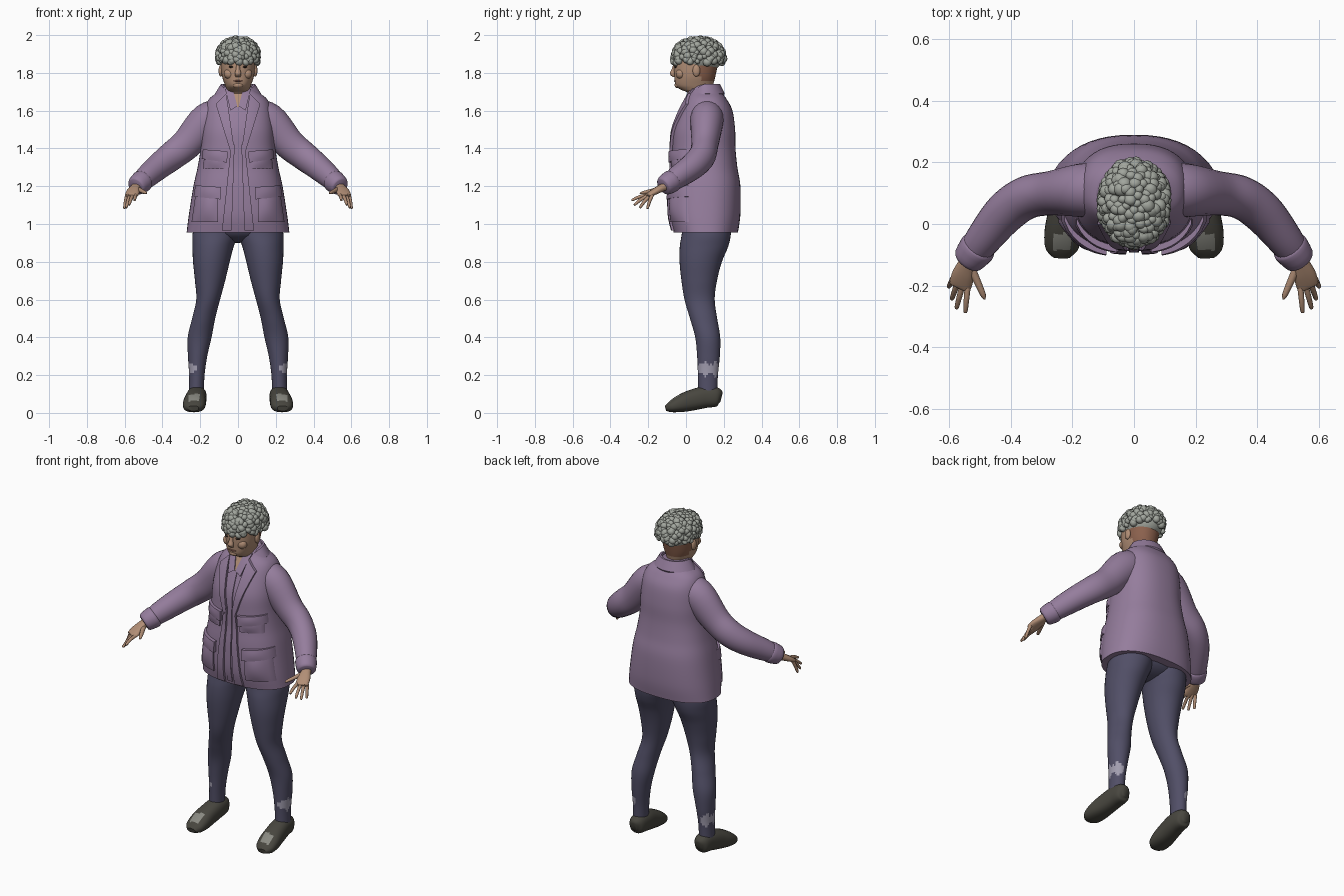
import bpy, bmesh, math, random
from mathutils import Vector, Matrix

cube = bpy.data.objects.get("Cube")
if cube:
    bpy.data.objects.remove(cube, do_unlink=True)
random.seed(4)


def material(name, r, g, b):
    m = bpy.data.materials.new(name)
    m.use_nodes = True
    m.diffuse_color = (r, g, b, 1)
    bsdf = m.node_tree.nodes["Principled BSDF"]
    bsdf.inputs["Base Color"].default_value = (r, g, b, 1)
    bsdf.inputs["Roughness"].default_value = 0.8
    return m


PURPLE = material("purple cloth", .30, .205, .335)
NAVY = material("dark blue cloth", .083, .078, .135)
SOCK = material("pale lavender", .36, .34, .43)
SHOE = material("dark grey leather", .065, .062, .05)
SCUFF = material("worn grey", .25, .25, .22)
SKIN = material("skin", .44, .27, .18)
NAPE = material("cropped nape", .26, .12, .075)
HAIR = material("grey hair", .36, .38, .34)
DARK = material("dark brown", .035, .02, .015)
LIP = material("lip", .27, .12, .09)


def finish(bm, name, mats, rule=None, angle=45):
    bmesh.ops.recalc_face_normals(bm, faces=bm.faces[:])
    if rule:
        for f in bm.faces:
            f.material_index = int(rule(f.calc_center_median(), f.normal))
    mesh = bpy.data.meshes.new(name)
    bm.to_mesh(mesh)
    bm.free()
    for m in mats:
        mesh.materials.append(m)
    ob = bpy.data.objects.new(name, mesh)
    bpy.context.scene.collection.objects.link(ob)
    bpy.ops.object.select_all(action='DESELECT')
    ob.select_set(True)
    bpy.context.view_layer.objects.active = ob
    bpy.ops.object.shade_smooth_by_angle(angle=math.radians(angle))
    return ob


def spline(keys, steps):
    """Smooth rows through the key rows."""
    out = []
    for i in range(len(keys) - 1):
        a, b, c, d = (keys[max(0, min(len(keys) - 1, i + k))] for k in (-1, 0, 1, 2))
        for s in range(steps):
            t = s / steps
            out.append([q + t * ((r - p) + t * ((2 * p - 5 * q + 4 * r - e) + t * (3 * q - p - 3 * r + e))) / 2
                        for p, q, r, e in zip(a, b, c, d)])
    return out + [list(keys[-1])]


def power(v, p):
    return math.copysign(abs(v) ** (2 / p), v)


def tube(name, keys, mats, side=1, flat=False, p=2, sides=24, steps=5, rule=None):
    """Loft of rounded rings: x, y, z, half width, half depth."""
    rows = spline(keys, steps)
    mid = [Vector((r[0] * side, r[1], r[2])) for r in rows]
    bm = bmesh.new()
    rings = []
    for i, r in enumerate(rows):
        u, v = Vector((1, 0, 0)), Vector((0, 1, 0))
        if not flat:
            t = (mid[min(i + 1, len(mid) - 1)] - mid[max(i - 1, 0)]).normalized()
            u = t.cross(Vector((0, 0, 1))).normalized()
            v = u.cross(t)
        angles = [math.tau * k / sides for k in range(sides)]
        rings.append([bm.verts.new(mid[i] + u * r[3] * power(math.cos(a), p) + v * r[4] * power(math.sin(a), p))
                      for a in angles])
    for a, b in zip(rings, rings[1:]):
        for k in range(sides):
            bm.faces.new((a[k], a[k - 1], b[k - 1], b[k]))
    bm.faces.new(rings[0])
    bm.faces.new(rings[-1])
    return finish(bm, name, mats, rule)


def ball(name, centre, size, mat, turn=0, detail=3):
    bm = bmesh.new()
    bmesh.ops.create_icosphere(bm, subdivisions=detail, radius=1)
    bm.transform(Matrix.Translation(centre) @ Matrix.Rotation(turn, 4, 'Y') @ Matrix.Diagonal((*size, 1)))
    return finish(bm, name, [mat])


# Jacket body
BODY_P = 2.4
body = [(0, .105, .955, .272, .170), (0, .101, 1.05, .260, .187), (0, .101, 1.2, .236, .187),
        (0, .098, 1.3, .214, .174), (0, .094, 1.4, .198, .168), (0, .097, 1.5, .192, .163),
        (0, .108, 1.6, .178, .138), (0, .108, 1.66, .155, .108), (0, .104, 1.70, .105, .083),
        (0, .098, 1.735, .068, .066)]
tube("jacket_body", body, [PURPLE], flat=True, p=BODY_P, sides=48)
body_rows = spline(body, 8)


def front(x, z):
    """Depth of the jacket front at a point."""
    z = max(body_rows[0][2], min(z, body_rows[-1][2]))
    for a, b in zip(body_rows, body_rows[1:]):
        if z <= b[2]:
            t = (z - a[2]) / (b[2] - a[2])
            cy, w, d = (a[i] + t * (b[i] - a[i]) for i in (1, 3, 4))
            return cy - d * (1 - min(abs(x / w), .97) ** BODY_P) ** (1 / BODY_P)
    return 0


def panel(name, corners, mat, lift, side=1, n=10, bulge=0):
    """Four-cornered cloth piece (x, z) laid on the jacket front."""
    bm = bmesh.new()
    c = [Vector(q) for q in corners]
    grid = []
    for i in range(n + 1):
        row = []
        for j in range(n + 1):
            s, t = i / n, j / n
            q = (c[0].lerp(c[1], s)).lerp(c[3].lerp(c[2], s), t)
            out = lift + bulge * math.sin(math.pi * s) * math.sin(math.pi * t)
            row.append((bm.verts.new((q.x * side, front(q.x, q.y) - out, q.y)),
                        bm.verts.new((q.x * side, front(q.x, q.y) + .006, q.y))))
        grid.append(row)
    for i in range(n):
        for j in range(n):
            quad = (grid[i][j], grid[i + 1][j], grid[i + 1][j + 1], grid[i][j + 1])
            for k in (0, 1):
                bm.faces.new([v[k] for v in quad])
    border = ([grid[i][0] for i in range(n)] + [grid[n][j] for j in range(n)]
              + [grid[i][n] for i in range(n, 0, -1)] + [grid[0][j] for j in range(n, 0, -1)])
    for k in range(len(border)):
        a, b = border[k - 1], border[k]
        bm.faces.new((a[0], b[0], b[1], a[1]))
    return finish(bm, name, [mat])


# Open throat and shirt placket
panel("throat", [(-.045, 1.73), (.045, 1.73), (.006, 1.62), (-.006, 1.62)], SKIN, .004)
panel("shirt_placket", [(-.012, 1.62), (.012, 1.62), (.016, .975), (-.016, .975)], PURPLE, .005, n=24)

# Jacket collar wrapped round the neck
bm = bmesh.new()
rows = []
for k in range(33):
    a = math.radians(38 + 284 * k / 32)
    f = max(0, math.cos(a)) ** 1.3
    rows.append([bm.verts.new((r * math.sin(a), .1 - d * math.cos(a), z - drop * f))
                 for r, d, z, drop in ((.07, .065, 1.70, .06), (.078, .07, 1.742, .05),
                                       (.09, .08, 1.742, .05), (.122, .105, 1.69, .05), (.10, .09, 1.66, .04))])
for a, b in zip(rows, rows[1:]):
    for k in range(5):
        bm.faces.new((a[k - 1], a[k], b[k], b[k - 1]))
for end in (rows[0], rows[-1]):
    bm.faces.new(end)
finish(bm, "jacket_collar", [PURPLE])

sleeve = [(.07, .11, 1.575, .085, .085), (.16, .11, 1.545, .088, .097), (.27, .10, 1.425, .072, .083),
          (.35, .085, 1.36, .070, .077), (.42, .035, 1.305, .068, .070), (.49, -.05, 1.245, .058, .060),
          (.532, -.108, 1.205, .048, .046)]
cuff = [(.500, -.068, 1.233, .052, .052), (.508, -.078, 1.226, .060, .060), (.535, -.112, 1.204, .053, .053),
        (.542, -.121, 1.198, .044, .042)]
palm = [(.525, -.09, 1.21, .026, .022), (.542, -.125, 1.193, .027, .020), (.555, -.165, 1.172, .036, .017),
        (.564, -.200, 1.152, .036, .012), (.567, -.208, 1.148, .028, .007)]
tips = [(.548, -.288, 1.125), (.577, -.275, 1.100), (.592, -.245, 1.085), (.602, -.205, 1.080)]
leg = [(.112, .115, 1.04, .105, .125), (.120, .108, .95, .120, .130), (.132, .095, .88, .109, .128),
       (.141, .078, .8, .097, .112), (.148, .070, .7, .080, .094), (.158, .072, .6, .063, .080),
       (.182, .093, .5, .061, .072), (.203, .115, .4, .063, .066), (.214, .119, .3, .051, .060),
       (.218, .116, .2, .041, .053), (.221, .115, .1, .040, .050)]
shoe = [(.215, .187, .080, .016, .025), (.216, .165, .084, .043, .050), (.218, .10, .083, .052, .057),
        (.225, .03, .067, .056, .055), (.231, -.03, .049, .060, .046), (.235, -.08, .032, .053, .030),
        (.236, -.108, .024, .028, .014)]

for s, word in ((1, "left"), (-1, "right")):
    # Sleeve and hand
    tube(word + "_sleeve", sleeve, [PURPLE], s)
    tube(word + "_cuff", cuff, [PURPLE], s, steps=3)
    tube(word + "_palm", palm, [SKIN], s, p=2.4, sides=16)
    for k, tip in enumerate(tips):
        base = Vector((.540 + .016 * k, -.200 + .007 * k, 1.153))
        mid = base.lerp(Vector(tip), .5) + Vector((0, 0, .006))
        end = Vector(tip).lerp(mid, .12)
        tube(f"{word}_finger_{k + 1}", [(*base, .010, .010), (*mid, .009, .009), (*end, .007, .007),
                                        (*tip, .002, .002)], [SKIN], s, sides=10, steps=3)
    tube(word + "_thumb", [(.53, -.14, 1.185, .014, .013), (.510, -.185, 1.175, .012, .011),
                           (.490, -.230, 1.165, .009, .008), (.485, -.245, 1.162, .002, .002)],
         [SKIN], s, sides=10, steps=3)

    # Leg with a frayed band near the ankle, and shoe with a worn toe
    def frayed(c, n, s=s):
        j = .012 * math.sin(110 * c.y) + .008 * math.sin(230 * c.y)
        return .205 + j < c.z < .262 - j * .8 and n.x * s > -.1
    tube(word + "_leg", leg, [NAVY, SOCK], s, flat=True, sides=36, steps=8, rule=frayed)
    tube(word + "_shoe", shoe, [SHOE, SCUFF], s, p=2.4, sides=28, steps=6,
         rule=lambda c, n: -.085 < c.y < -.03 and n.z > .7 and abs(abs(c.x) - .232) < .027)

    # Jacket front details
    panel(word + "_shirt_collar", [(.03, 1.725), (.068, 1.715), (.040, 1.60), (.004, 1.625)], PURPLE, .010, s)
    panel(word + "_lapel", [(.062, 1.69), (.118, 1.635), (.036, 1.37), (.020, 1.40)], PURPLE, .014, s)
    panel(word + "_front_edge", [(.018, 1.42), (.036, 1.42), (.085, .965), (.034, .965)], PURPLE, .012, s, 16)
    panel(word + "_chest_pocket", [(.068, 1.38), (.178, 1.38), (.185, 1.29), (.066, 1.29)], PURPLE, .008, s, bulge=.012)
    panel(word + "_chest_flap", [(.055, 1.385), (.186, 1.395), (.192, 1.345), (.058, 1.325)], PURPLE, .020, s, bulge=.004)
    panel(word + "_hip_pocket", [(.105, 1.18), (.222, 1.18), (.246, 1.01), (.105, 1.01)], PURPLE, .010, s, bulge=.014)
    panel(word + "_hip_flap", [(.09, 1.195), (.226, 1.205), (.235, 1.145), (.092, 1.13)], PURPLE, .022, s, bulge=.004)

    # Face details on each side
    ball(word + "_ear", (.091 * s, .055, 1.812), (.012, .020, .032), SKIN)
    ball(word + "_eye", (.034 * s, -.052, 1.832), (.015, .010, .006), DARK, detail=2)
    ball(word + "_brow", (.036 * s, -.054, 1.850), (.021, .009, .005), DARK, .15 * s, 2)
    ball(word + "_cheek", (.045 * s, -.028, 1.795), (.030, .026, .028), SKIN)

ball("pelvis", (0, .105, .985), (.225, .13, .085), NAVY)

# Head and neck, cropped hair shown on the nape
head = [(0, .078, 1.62, .058, .06), (0, .076, 1.69, .058, .064), (0, .056, 1.712, .060, .086),
        (0, .044, 1.735, .069, .100), (0, .047, 1.78, .084, .108), (0, .051, 1.83, .090, .115),
        (0, .058, 1.88, .090, .118), (0, .062, 1.93, .075, .10), (0, .062, 1.96, .03, .04)]
tube("head", head, [SKIN, NAPE], flat=True, p=2.15, sides=40, steps=6,
     rule=lambda c, n: c.y > .075 and c.z > 1.755)
tube("nose", [(0, -.056, 1.85, .009, .010), (0, -.064, 1.82, .011, .012), (0, -.071, 1.795, .017, .015),
              (0, -.062, 1.778, .012, .008)], [SKIN], flat=True, sides=14)
ball("mouth", (0, -.056, 1.757), (.026, .009, .005), LIP)
ball("chin", (0, -.043, 1.735), (.028, .018, .016), SKIN)

# Curly hair: a cap covered with round curls
ball("hair_cap", (0, .068, 1.885), (.104, .128, .092), HAIR)
bm = bmesh.new()
COUNT = 210
for k in range(COUNT):
    h = 1 - 1.2 * (k + .5) / COUNT
    a = k * 2.39996 + random.uniform(-.15, .15)
    ring = (1 - abs(h) ** 2.4) ** .5
    r = random.uniform(.015, .024)
    place = Vector((.105 * ring * math.cos(a), .068 + .130 * ring * math.sin(a), 1.876 + .104 * h))
    spin = Matrix.Rotation(random.uniform(0, 3), 4, 'X') @ Matrix.Rotation(random.uniform(0, 3), 4, 'Z')
    shape = Matrix.Diagonal((r, r * random.uniform(.8, 1.1), r * random.uniform(.8, 1), 1))
    bmesh.ops.create_icosphere(bm, subdivisions=2, radius=1, matrix=Matrix.Translation(place) @ spin @ shape)
finish(bm, "hair_curls", [HAIR])
